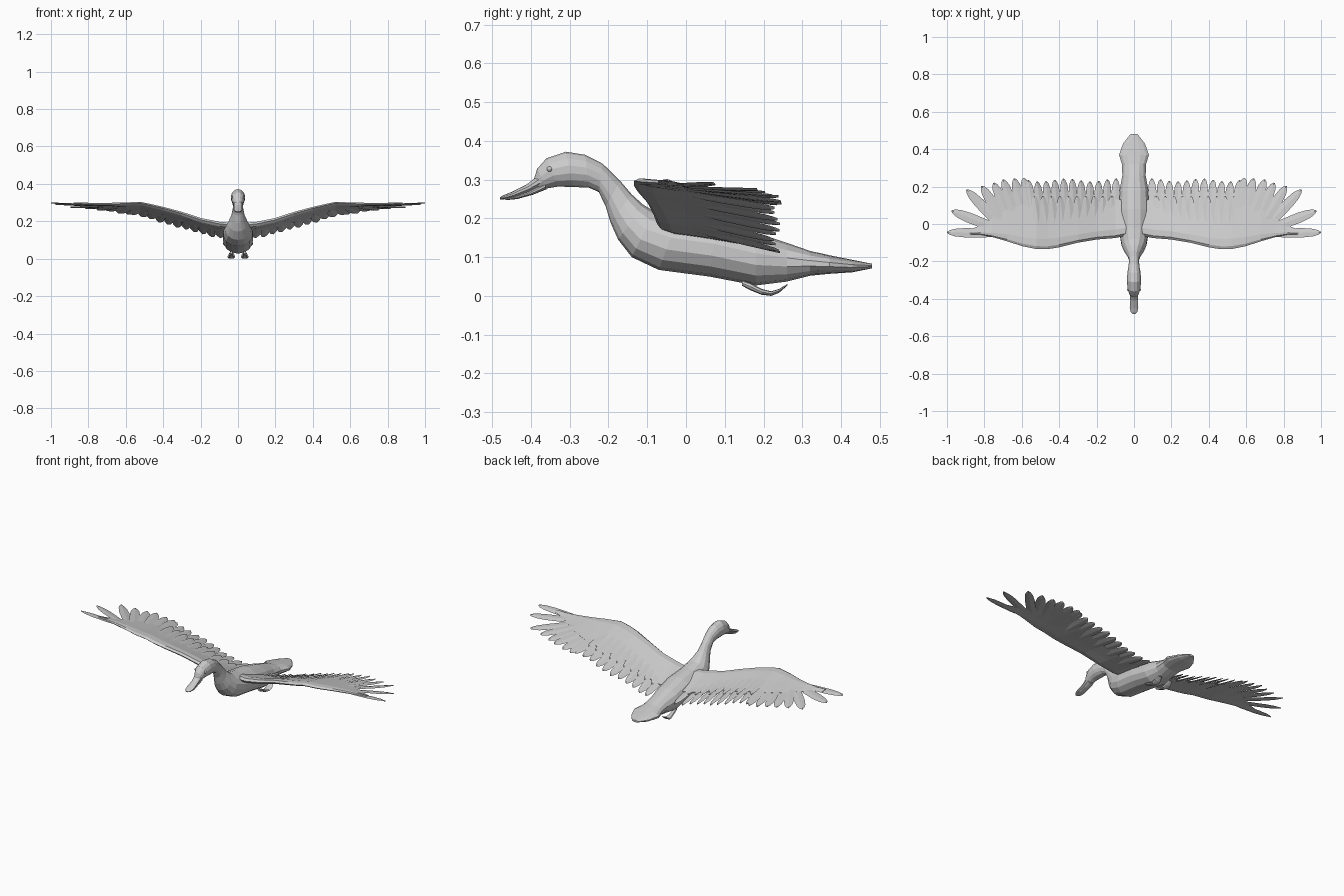
import bpy, bmesh, math
from mathutils import Vector


def loft(bm, rings):
    """Skin a list of equal-length point rings and cap both ends."""
    rows = [[bm.verts.new(p) for p in r] for r in rings]
    n = len(rows[0])
    for a, b in zip(rows, rows[1:]):
        for i in range(n):
            j = (i + 1) % n
            bm.faces.new((a[i], a[j], b[j], b[i]))
    bm.faces.new(rows[0])
    bm.faces.new(rows[-1])


def make(name, bm, mirror=False):
    bmesh.ops.recalc_face_normals(bm, faces=bm.faces)
    me = bpy.data.meshes.new(name)
    bm.to_mesh(me)
    bm.free()
    ob = bpy.data.objects.new(name, me)
    bpy.context.collection.objects.link(ob)
    if mirror:
        ob.modifiers.new("mirror", 'MIRROR').use_mirror_merge = False
    return ob


def oval(yt, zt, yb, zb, w, n=14, x0=0):
    """Oval ring between a top and a bottom point of the side profile."""
    top, bot = Vector((x0, yt, zt)), Vector((x0, yb, zb))
    c, h = (top + bot) / 2, (top - bot) / 2
    return [c + h * math.cos(t) + Vector((w * math.sin(t), 0, 0))
            for t in (2 * math.pi * i / n for i in range(n))]


def lerp(table, x):
    for (a, u), (b, v) in zip(table, table[1:]):
        if x <= b:
            return u + (v - u) * max(0, (x - a) / (b - a))
    return table[-1][1]


# Body: head, neck, trunk and tail as one skin (top y,z, bottom y,z, half width)
body = [(-.392, .302, -.375, .274, .018), (-.384, .328, -.36, .277, .026),
        (-.36, .355, -.33, .282, .035), (-.31, .372, -.29, .281, .039),
        (-.26, .364, -.25, .279, .035), (-.215, .341, -.225, .268, .029),
        (-.17, .297, -.207, .23, .028), (-.14, .262, -.195, .19, .036),
        (-.11, .235, -.175, .145, .052), (-.08, .217, -.14, .10, .068),
        (-.02, .203, -.07, .067, .08), (.08, .188, .06, .05, .083),
        (.18, .163, .18, .027, .079), (.26, .137, .26, .037, .064),
        (.32, .116, .32, .052, .066), (.37, .105, .37, .057, .082),
        (.43, .093, .43, .061, .06), (.48, .083, .48, .071, .02)]
bm = bmesh.new()
loft(bm, [oval(*r) for r in body])
make("body", bm)

# Bill: upper and lower halves
for name, rows in {
    "upper_bill": [(-.375, .316, -.365, .285, .024), (-.41, .288, -.405, .268, .021),
                   (-.45, .268, -.445, .254, .024), (-.473, .259, -.47, .249, .018),
                   (-.48, .254, -.48, .249, .008)],
    "lower_bill": [(-.365, .292, -.36, .275, .022), (-.405, .27, -.395, .261, .018),
                   (-.445, .256, -.435, .25, .02), (-.468, .251, -.465, .247, .014)],
}.items():
    bm = bmesh.new()
    loft(bm, [oval(*r, n=10) for r in rows])
    make(name, bm)

# Eyes
bm = bmesh.new()
bmesh.ops.create_uvsphere(bm, u_segments=10, v_segments=6, radius=.007)
bmesh.ops.translate(bm, verts=bm.verts, vec=(.031, -.352, .327))
make("eyes", bm, True)

# Wing surface: leading edge, trailing edge, leading height, downward slope
LEAD = [(.03, -.06), (.1, -.075), (.2, -.083), (.3, -.1), (.42, -.13), (.5, -.138),
        (.6, -.118), (.7, -.085), (.8, -.058), (1, -.05)]
TRAIL = [(.03, .13), (.1, .13), (.3, .10), (.5, .12), (.6, .105), (.7, .07), (.8, .0), (.88, -.03)]
HIGH = [(.03, .18), (.12, .188), (.2, .208), (.31, .245), (.42, .275), (.52, .297),
        (.65, .293), (.8, .291), (1, .3)]
SLOPE = [(.03, .23), (.3, .23), (.5, .19), (.7, .11), (1, .06)]


def surf(x, y, up=0):
    return Vector((x, y, lerp(HIGH, x) - lerp(SLOPE, x) * (y - lerp(LEAD, x)) + up))


# Wing arms: aerofoil sections (chord fraction, upper or lower height)
FOIL = [(0, 0), (.06, .5), (.22, .7), (.5, .45), (1, .08), (1, -.08), (.5, -.3), (.2, -.5), (.05, -.4)]
bm = bmesh.new()
sections = []
for x in (.03, .1, .2, .3, .4, .46, .52, .6, .68, .76, .82, .88):
    a, b = lerp(LEAD, x), lerp(TRAIL, x)
    t = .03 - .022 * x
    sections.append([surf(x, a + (b - a) * f, h * t) for f, h in FOIL])
loft(bm, sections)
make("wings", bm, True)


# Feathers: thin pointed blades (length fraction, width fraction)
def feather(bm, root, tip, width, up):
    a, b = Vector(root), Vector(tip)
    side = Vector((b.y - a.y, a.x - b.x)).normalized() * width / 2
    rings = []
    for f, w in ((0, .6), (.3, .95), (.65, 1), (.85, .8), (.95, .48), (1, .12)):
        c = a.lerp(b, f)
        p, q = c - side * w, c + side * w
        rings.append([surf(p.x, p.y, up - .002), surf(c.x, c.y, up + .003),
                      surf(q.x, q.y, up + .002), surf(c.x, c.y, up - .003)])
    loft(bm, rings)


bm = bmesh.new()
# Inner flight feathers
for i in range(11):
    x = .105 + .043 * i
    tip_y = .235 + .008 * math.cos(i * 1.1)
    feather(bm, (x, .02), (x + .004 * i - .01, tip_y), .046, -.003 * (i % 2))
# Upper covert feathers overlapping the row above
for i in range(10):
    x = .12 + .043 * i
    feather(bm, (x, -.01), (x + .003 * i, .15), .042, .006)
# Fanned outer flight feathers: root x,y, tip x,y, width
for i, (rx, ry, tx, ty, w) in enumerate([
        (.55, .03, .59, .246, .055), (.585, .02, .64, .244, .055), (.62, .01, .70, .238, .055),
        (.65, 0, .75, .22, .055), (.68, -.01, .815, .203, .055), (.7, -.02, .895, .183, .055),
        (.72, -.03, .975, .07, .055), (.72, -.05, 1.0, -.045, .05)]):
    feather(bm, (rx, ry), (tx, ty), w, -.002 * (i % 2))
make("flight_feathers", bm, True)

# Feet tucked back under the body
bm = bmesh.new()
loft(bm, [oval(y, t, y, b, w, 8, .036) for y, t, b, w in (
    (.145, .04, .026, .008), (.165, .034, .015, .01), (.195, .018, .003, .013),
    (.22, .012, 0, .019), (.24, .018, .008, .02), (.262, .031, .027, .012))])
make("feet", bm, True)
